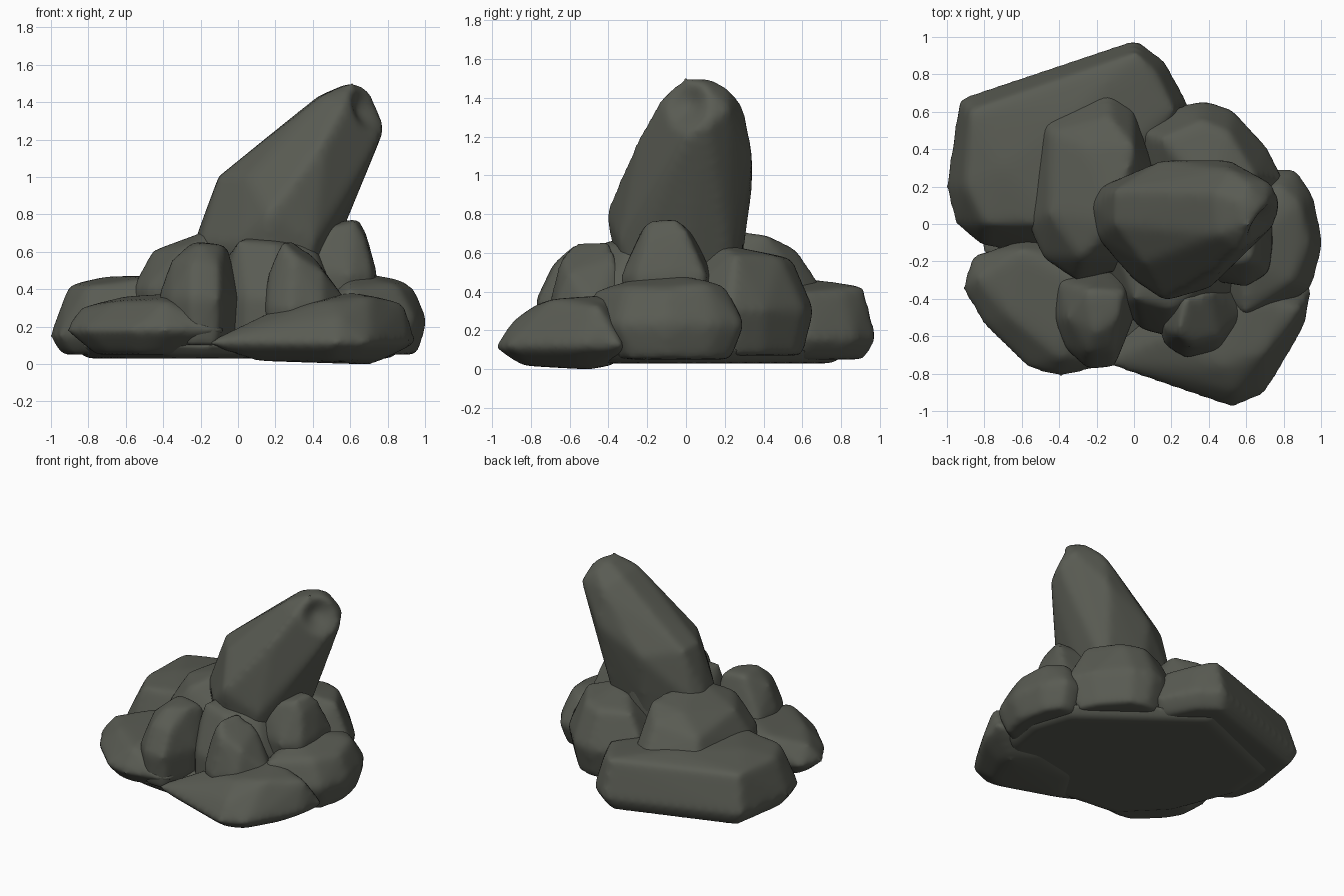
import bpy
import bmesh
from mathutils import Vector

default_cube = bpy.data.objects.get("Cube")
if default_cube:
    bpy.data.objects.remove(default_cube, do_unlink=True)

# One dark mossy stone colour
stone = bpy.data.materials.new("dark_stone")
stone.use_nodes = True
colour = (.1, .105, .086, 1)
stone.diffuse_color = colour
stone.node_tree.nodes["Principled BSDF"].inputs["Base Color"].default_value = colour


def bounds(points):
    """Lowest and highest corner of a point set."""
    low = Vector([min(p[axis] for p in points) for axis in range(3)])
    high = Vector([max(p[axis] for p in points) for axis in range(3)])
    return low, high


def hull_mesh(name, points):
    """Faceted convex block around the points."""
    bm = bmesh.new()
    for p in points:
        bm.verts.new(p)
    hull = bmesh.ops.convex_hull(bm, input=bm.verts)
    spare = {item for item in hull["geom_interior"] + hull["geom_unused"]
             if isinstance(item, bmesh.types.BMVert)}
    bmesh.ops.delete(bm, geom=list(spare), context="VERTS")
    bmesh.ops.recalc_face_normals(bm, faces=bm.faces)
    mesh = bpy.data.meshes.new(name)
    bm.to_mesh(mesh)
    bm.free()
    return mesh


def weather(obj, rounding):
    """Even out the grid, soften the edges and keep the result as plain mesh."""
    block = obj.data
    remesh = obj.modifiers.new("even_grid", "REMESH")
    remesh.mode = "VOXEL"
    remesh.voxel_size = .025
    smooth = obj.modifiers.new("weathering", "SMOOTH")
    smooth.factor = .5
    smooth.iterations = rounding
    bpy.context.view_layer.update()
    graph = bpy.context.evaluated_depsgraph_get()
    worn = bpy.data.meshes.new_from_object(obj.evaluated_get(graph))
    obj.modifiers.clear()
    obj.data = worn
    bpy.data.meshes.remove(block)
    worn.name = obj.name
    return worn


def rock(name, outline, rim_height, crown, floor=.05, inset=.9, rounding=10):
    """Boulder: widest rim outline, inset base below and crown points above."""
    rim = [Vector((x, y, rim_height)) for x, y in outline]
    centre = sum(rim, Vector()) / len(rim)
    base = [centre.lerp(p, inset) for p in rim]
    for p in base:
        p.z = floor
    points = rim + base + [Vector(p) for p in crown]

    obj = bpy.data.objects.new(name, hull_mesh(name + "_block", points))
    bpy.context.collection.objects.link(obj)
    worn = weather(obj, rounding)

    # Restore the full size lost to rounding
    low, high = bounds(points)
    worn_low, worn_high = bounds([v.co for v in worn.vertices])
    for v in worn.vertices:
        for axis in range(3):
            share = (v.co[axis] - worn_low[axis]) / (worn_high[axis] - worn_low[axis])
            v.co[axis] = low[axis] + share * (high[axis] - low[axis])

    worn.materials.clear()
    worn.materials.append(stone)
    for face in worn.polygons:
        face.use_smooth = True
        face.material_index = 0
    return obj


def hollow(obj, spot, radius, push):
    """Press a soft shallow dent into the surface."""
    for v in obj.data.vertices:
        falloff = max(0, 1 - (v.co - Vector(spot)).length / radius)
        v.co += Vector(push) * falloff * falloff * (3 - 2 * falloff)


# Broad footing that closes the underside
rock("footing",
     outline=[(-.87, .5), (-.05, .84), (.4, .48), (.8, .2), (.9, -.1),
              (.85, -.4), (.6, -.8), (-.4, -.7), (-.7, -.4), (-.9, .1)],
     rim_height=.1,
     crown=[(-.5, .3, .2), (.4, .1, .2), (.4, -.5, .2), (-.4, -.4, .2)],
     floor=.03, rounding=4)

# Ring of broad ground slabs
rock("back_right_slab",
     outline=[(-.93, .66), (0, .97), (.16, .85), (.29, .6), (.1, .1),
              (-.4, -.15), (-.8, -.12), (-.95, 0), (-1, .2)],
     rim_height=.15,
     crown=[(-.87, .6, .43), (0, .9, .43), (.1, .8, .42), (.2, .6, .4),
            (-.4, 0, .47), (-.8, 0, .42), (-.9, .2, .42), (-.7, .3, .47),
            (-.3, .6, .47)],
     rounding=14)

rock("front_right_slab",
     outline=[(-.91, -.35), (-.86, -.18), (-.55, -.08), (0, -.2),
              (-.1, -.74), (-.4, -.81), (-.56, -.77), (-.8, -.54)],
     rim_height=.18,
     crown=[(-.83, -.3, .3), (-.6, -.15, .36), (-.3, -.3, .38),
            (-.4, -.7, .34), (-.65, -.5, .33)],
     inset=.6, rounding=13)

rock("front_left_slab",
     outline=[(-.14, -.74), (.3, -.89), (.53, -.97), (.7, -.9), (.9, -.56),
              (.94, -.34), (.6, -.25), (.1, -.35)],
     rim_height=.11,
     crown=[(.2, -.6, .28), (.35, -.8, .25), (.54, -.88, .25), (.5, -.75, .34),
            (.7, -.68, .36), (.88, -.46, .32), (.6, -.4, .38), (.7, -.5, 0)],
     floor=.02, inset=.6, rounding=13)

rock("left_slab",
     outline=[(.74, .29), (.86, .29), (.95, .15), (1, -.1), (.94, -.34),
              (.6, -.54), (.4, -.3), (.5, .15)],
     rim_height=.23,
     crown=[(.77, .2, .43), (.88, .1, .44), (.93, -.1, .4), (.85, -.3, .42),
            (.6, -.46, .4), (.6, -.2, .48), (.7, 0, .48)],
     inset=.8, rounding=13)

rock("back_left_boulder",
     outline=[(0, .5), (.25, .62), (.37, .65), (.52, .6), (.7, .4),
              (.79, .22), (.5, -.1), (.1, 0)],
     rim_height=.3,
     crown=[(.15, .45, .56), (.36, .54, .56), (.5, .48, .57),
            (.64, .25, .58), (.4, .15, .64)],
     floor=.07, inset=.8)

# Inner heap
rock("back_right_boulder",
     outline=[(-.49, .54), (-.14, .7), (0, .6), (.1, .3), (.1, -.2),
              (-.3, -.3), (-.48, -.18), (-.56, 0)],
     rim_height=.4,
     crown=[(-.44, .48, .54), (-.13, .56, .61), (0, .4, .69), (-.25, .4, .66),
            (-.45, .05, .6), (-.28, -.18, .62), (-.1, 0, .73)])

rock("core_boulder",
     outline=[(-.1, -.4), (.04, -.56), (.2, -.6), (.5, -.45), (.6, 0),
              (.3, .3), (-.2, .2)],
     rim_height=.35,
     crown=[(0, -.4, .65), (.2, -.45, .64), (.4, -.3, .63), (.1, -.1, .7),
            (.45, .1, .65), (.25, .3, .73)],
     inset=1)

rock("front_right_boulder",
     outline=[(-.42, -.5), (-.36, -.66), (-.24, -.77), (-.1, -.75), (0, -.5),
              (0, -.3), (-.15, -.25), (-.4, -.3)],
     rim_height=.35,
     crown=[(-.35, -.5, .55), (-.24, -.68, .54), (-.1, -.67, .52),
            (-.2, -.57, .64), (-.08, -.5, .63), (-.05, -.36, .62), (-.24, -.35, .65)],
     floor=.1)

rock("front_left_boulder",
     outline=[(.13, -.5), (.17, -.64), (.28, -.71), (.45, -.67), (.59, -.47),
              (.5, -.3), (.3, -.3)],
     rim_height=.3,
     crown=[(.18, -.56, .5), (.24, -.58, .63), (.3, -.64, .56), (.45, -.6, .48),
            (.4, -.36, .56), (.27, -.4, .65)],
     floor=.15, rounding=6)

rock("small_left_boulder",
     outline=[(.4, -.3), (.6, -.33), (.72, -.26), (.74, -.1), (.73, .1), (.5, .13)],
     rim_height=.48,
     crown=[(.41, -.25, .65), (.48, -.22, .72), (.62, -.2, .75), (.64, -.06, .77),
            (.5, -.05, .74), (.68, -.2, .66), (.68, 0, .7), (.42, .05, .68)],
     floor=.3, rounding=6)

# Leaning spire with a hollow in its blunt tip
spire = rock("leaning_spire",
             outline=[(-.23, .1), (-.2, -.06), (0, -.29), (.16, -.37), (.4, -.33),
                      (.48, 0), (.45, .26), (.15, .3), (-.18, .2)],
             rim_height=.65,
             crown=[(-.1, 0, 1), (-.1, .18, 1), (0, .05, 1.07), (.05, -.2, 1),
                    (.16, -.4, .8), (.28, -.34, .95), (.46, -.23, 1.2),
                    (.56, -.13, 1.38), (.44, -.05, 1.43), (.42, .17, 1.43),
                    (.6, 0, 1.5), (.58, .12, 1.5), (.69, .1, 1.46), (.6, .22, 1.44),
                    (.5, .29, 1.36), (.72, .22, 1.34), (.77, .12, 1.26),
                    (.74, 0, 1.19), (.5, .34, 1.1), (.15, .34, .95)],
             floor=.45, rounding=8)
hollow(spire, spot=(.7, 0, 1.36), radius=.15, push=(-.05, .02, 0))
